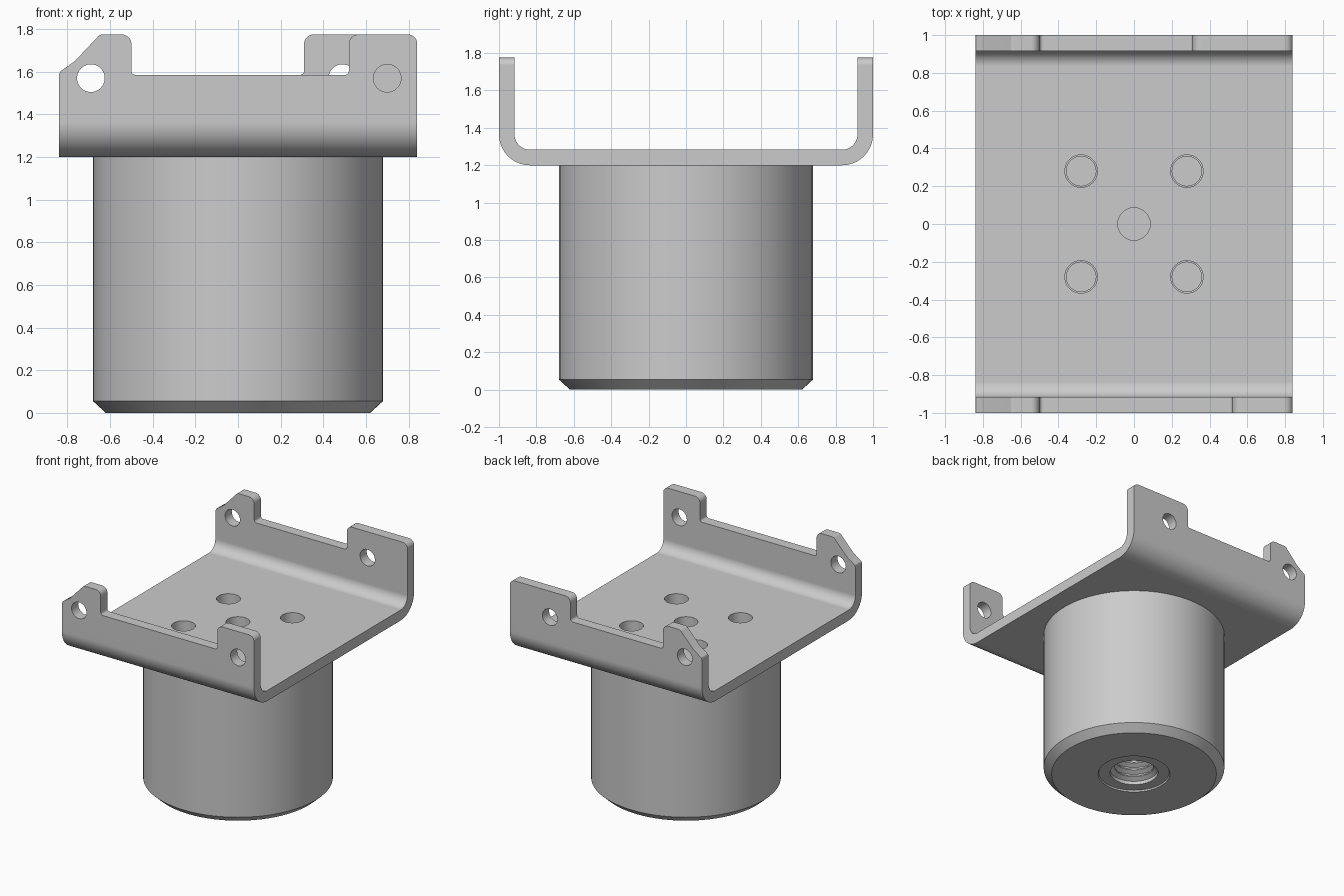
import bpy, bmesh, math
from mathutils import Vector, Matrix

default = bpy.data.objects.get("Cube")
if default:
    bpy.data.objects.remove(default, do_unlink=True)

metal = bpy.data.materials.new("light grey metal")
metal.use_nodes = True
grey = (0.6, 0.6, 0.6, 1)
metal.diffuse_color = grey
metal.node_tree.nodes["Principled BSDF"].inputs["Base Color"].default_value = grey


def finish(name, bm):
    bmesh.ops.recalc_face_normals(bm, faces=bm.faces)
    mesh = bpy.data.meshes.new(name)
    bm.to_mesh(mesh)
    bm.free()
    mesh.materials.append(metal)
    obj = bpy.data.objects.new(name, mesh)
    bpy.context.collection.objects.link(obj)
    return obj


def rounded(corners, steps=10):
    """Closed outline from (u, v, radius) corners."""
    out = []
    for i, (u, v, r) in enumerate(corners):
        p = Vector((u, v))
        if r == 0:
            out.append(p)
            continue
        a = (Vector(corners[i - 1][:2]) - p).normalized()
        b = (Vector(corners[(i + 1) % len(corners)][:2]) - p).normalized()
        half = a.angle(b) / 2
        centre = p + (a + b).normalized() * r / math.sin(half)
        t = r / math.tan(half)
        n1 = (p + a * t - centre).normalized()
        n2 = (p + b * t - centre).normalized()
        out += [centre + n1.slerp(n2, k / steps) * r for k in range(steps + 1)]
    return out


def prism(name, outline, to_3d, low, high):
    bm = bmesh.new()
    face = bm.faces.new([bm.verts.new(to_3d(p, low)) for p in outline])
    offset = to_3d(outline[0], high) - to_3d(outline[0], low)
    new = bmesh.ops.extrude_face_region(bm, geom=[face])["geom"]
    bmesh.ops.translate(bm, vec=offset,
                        verts=[g for g in new if isinstance(g, bmesh.types.BMVert)])
    if face.is_valid and len(face.link_faces if hasattr(face, "link_faces") else []) == 0:
        if not any(f is not face and set(f.verts) == set(face.verts) for f in bm.faces):
            # extrusion may drop the starting cap, so close any open rim
            bmesh.ops.holes_fill(bm, edges=[e for e in bm.edges if e.is_boundary])
    return finish(name, bm)


def peg(radius, depth, location, axis="Z"):
    bm = bmesh.new()
    bmesh.ops.create_cone(bm, cap_ends=True, segments=40, radius1=radius,
                          radius2=radius, depth=depth)
    if axis == "Y":
        bmesh.ops.rotate(bm, verts=bm.verts, matrix=Matrix.Rotation(math.pi / 2, 3, "X"))
    bmesh.ops.translate(bm, verts=bm.verts, vec=location)
    return finish("hole_cutter", bm)


def cut(obj, cutters):
    bpy.context.view_layer.objects.active = obj
    for cutter in cutters:
        cutter.hide_render = True
        mod = obj.modifiers.new("cut", "BOOLEAN")
        mod.operation = "DIFFERENCE"
        mod.solver = "EXACT"
        mod.object = cutter
        bpy.ops.object.modifier_apply(modifier=mod.name)
        bpy.data.objects.remove(cutter, do_unlink=True)


def smooth(obj):
    bpy.ops.object.select_all(action="DESELECT")
    obj.select_set(True)
    bpy.context.view_layer.objects.active = obj
    bpy.ops.object.shade_smooth_by_angle(angle=math.radians(30))
    mod = obj.modifiers.new("flat face normals", "WEIGHTED_NORMAL")
    mod.keep_sharp = True


# Bent bracket: U section swept across the width, left tall for trimming
W, TOP, NOTCH, BASE, THICK = 0.84, 1.775, 1.585, 1.2, 0.083
inner = 1 - THICK
section = rounded([(-1, 1.9, 0), (-1, BASE, 0.165), (1, BASE, 0.165), (1, 1.9, 0),
                   (inner, 1.9, 0), (inner, BASE + THICK, 0.083),
                   (-inner, BASE + THICK, 0.083), (-inner, 1.9, 0)])
bracket = prism("bracket", section, lambda p, x: Vector((x, p.x, p.y)), -W, W)


# Trim each flange to its ears: sloped ear, notch, square ear
def flange_trim(ear_start, low, high):
    edge = W + 0.001
    outline = rounded([
        (-1, 1.55, 0), (-0.845, 1.575, 0), (-0.832, 1.603, 0),
        (-0.765, 1.65, 0), (-0.648, TOP, 0.03), (-0.5, TOP, 0.045),
        (-0.5, NOTCH, 0.02), (ear_start, NOTCH, 0.02), (ear_start, TOP, 0.045),
        (edge, TOP, 0.045), (edge, 1.65, 0), (1, 1.65, 0), (1, 2, 0), (-1, 2, 0)])
    return prism("flange_cutter", outline, lambda p, y: Vector((p.x, y, p.y)), low, high)


SPOTS = [(x, y) for x in (-0.28, 0.28) for y in (-0.28, 0.28)]
cutters = [flange_trim(0.52, -1.1, -0.7), flange_trim(0.31, 0.7, 1.1)]
for x, y in ((-0.69, -1), (0.70, -1), (-0.69, 1), (0.49, 1)):
    cutters.append(peg(0.065, 0.3, (x, y, 1.57), "Y"))
cutters += [peg(0.086, 0.3, (x, y, 1.25)) for x, y in SPOTS + [(0, 0)]]
cut(bracket, cutters)
smooth(bracket)

# Round body with chamfered foot and threaded bore, turned about z
profile = [(0, BASE), (0.68, BASE), (0.68, 0.055), (0.62, 0), (0.27, 0),
           (0.265, 0.012), (0.18, 0.012)]
for i in range(8):
    z = 0.04 + i * 0.06
    profile += [(0.18, z), (0.145, z + 0.02), (0.145, z + 0.03), (0.18, z + 0.05)]
profile += [(0.145, 0.54), (0, 0.54)]
bm = bmesh.new()
verts = [bm.verts.new((r, 0, z)) for r, z in profile]
edges = [bm.edges.new(pair) for pair in zip(verts, verts[1:])]
bmesh.ops.spin(bm, geom=verts + edges, axis=(0, 0, 1), cent=(0, 0, 0),
               angle=math.tau, steps=72, use_merge=True)
bmesh.ops.remove_doubles(bm, verts=bm.verts, dist=0.0001)
body = finish("round_body", bm)
cut(body, [peg(0.078, 0.5, (x, y, BASE)) for x, y in SPOTS]
    + [peg(0.086, 0.5, (0, 0, BASE))])
smooth(body)
